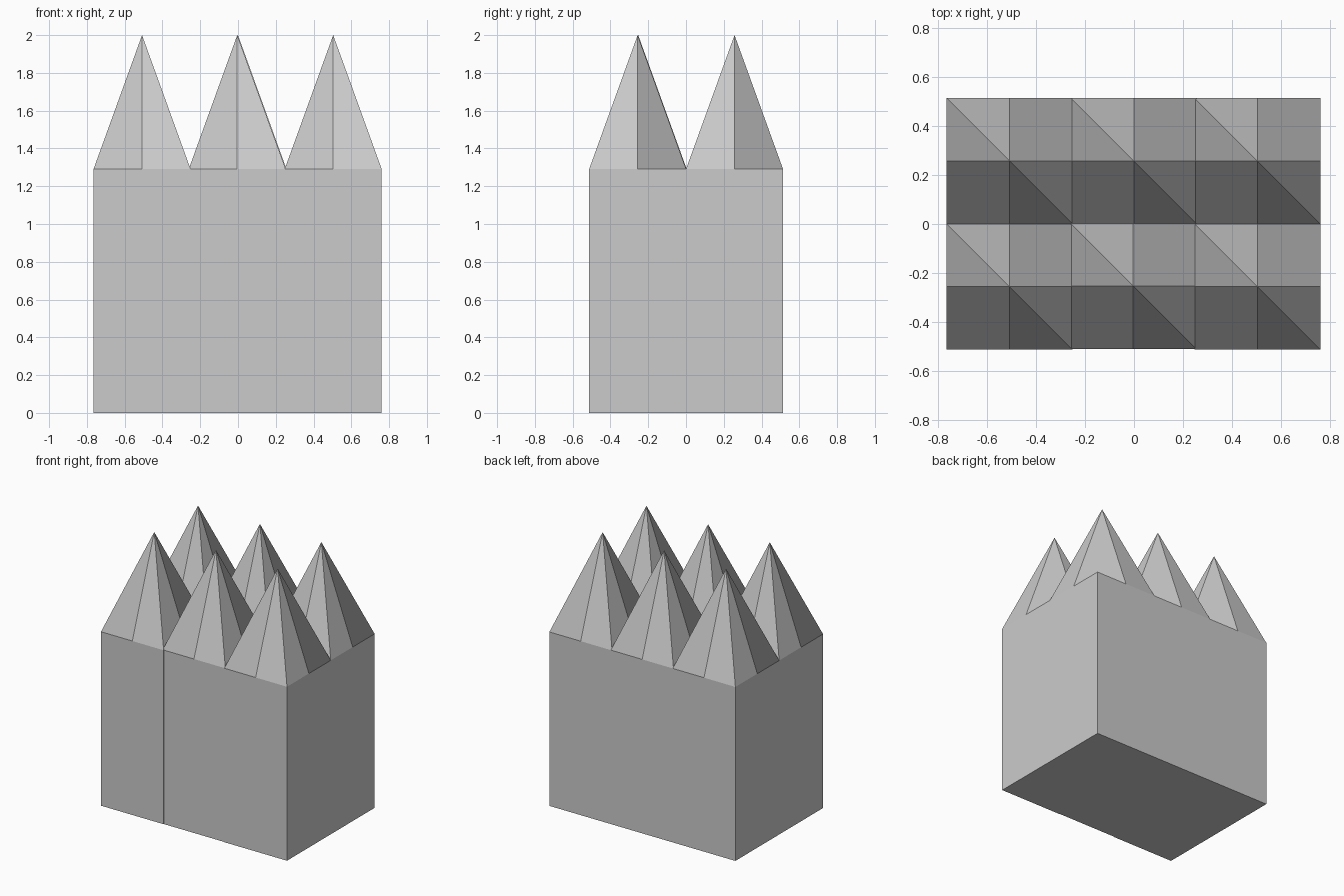
import bpy
import bmesh

if "Cube" in bpy.data.objects:
    bpy.data.objects.remove(bpy.data.objects["Cube"])

H = 0.257      # half width of a column
BASE = 1.29    # top of the square shaft
TIP = 2.0      # height of the spike


def spiked_column(name, cx, cy):
    """Square shaft with a four-sided spike, edges split at their middles."""
    bm = bmesh.new()
    # outline: corners and edge middles, counter-clockwise from the front-left corner
    ring = [(-1, -1), (0, -1), (1, -1), (1, 0), (1, 1), (0, 1), (-1, 1), (-1, 0)]
    top = [bm.verts.new((x * H, y * H, BASE)) for x, y in ring]
    low = [bm.verts.new((ring[i][0] * H, ring[i][1] * H, 0)) for i in (0, 2, 4, 6)]
    tip = bm.verts.new((0, 0, TIP))
    # shaft walls and bottom
    for k in range(4):
        a, n = 2 * k, (k + 1) % 4
        bm.faces.new((low[k], low[n], top[(a + 2) % 8], top[a + 1], top[a]))
    bm.faces.new(low[::-1])
    # spike: kite faces on one diagonal, split faces on the other
    for k in (0, 4):
        bm.faces.new((tip, top[k - 1], top[k], top[k + 1]))
    for k in (2, 6):
        bm.faces.new((tip, top[k - 1], top[k]))
        bm.faces.new((tip, top[k], top[k + 1]))
    mesh = bpy.data.meshes.new(name)
    bm.to_mesh(mesh)
    bm.free()
    obj = bpy.data.objects.new(name, mesh)
    obj.location = (cx, cy, 0)
    bpy.context.collection.objects.link(obj)


# two rows of three columns; the middle front one sits slightly off the grid
for row, y in (("front", -0.256), ("back", 0.257)):
    for col, x in (("left", -0.508), ("middle", 0.0), ("right", 0.504)):
        shifted = row == "front" and col == "middle"
        spiked_column(f"{row}_{col}_column",
                      x - 0.004 * shifted, y + 0.003 * shifted)
